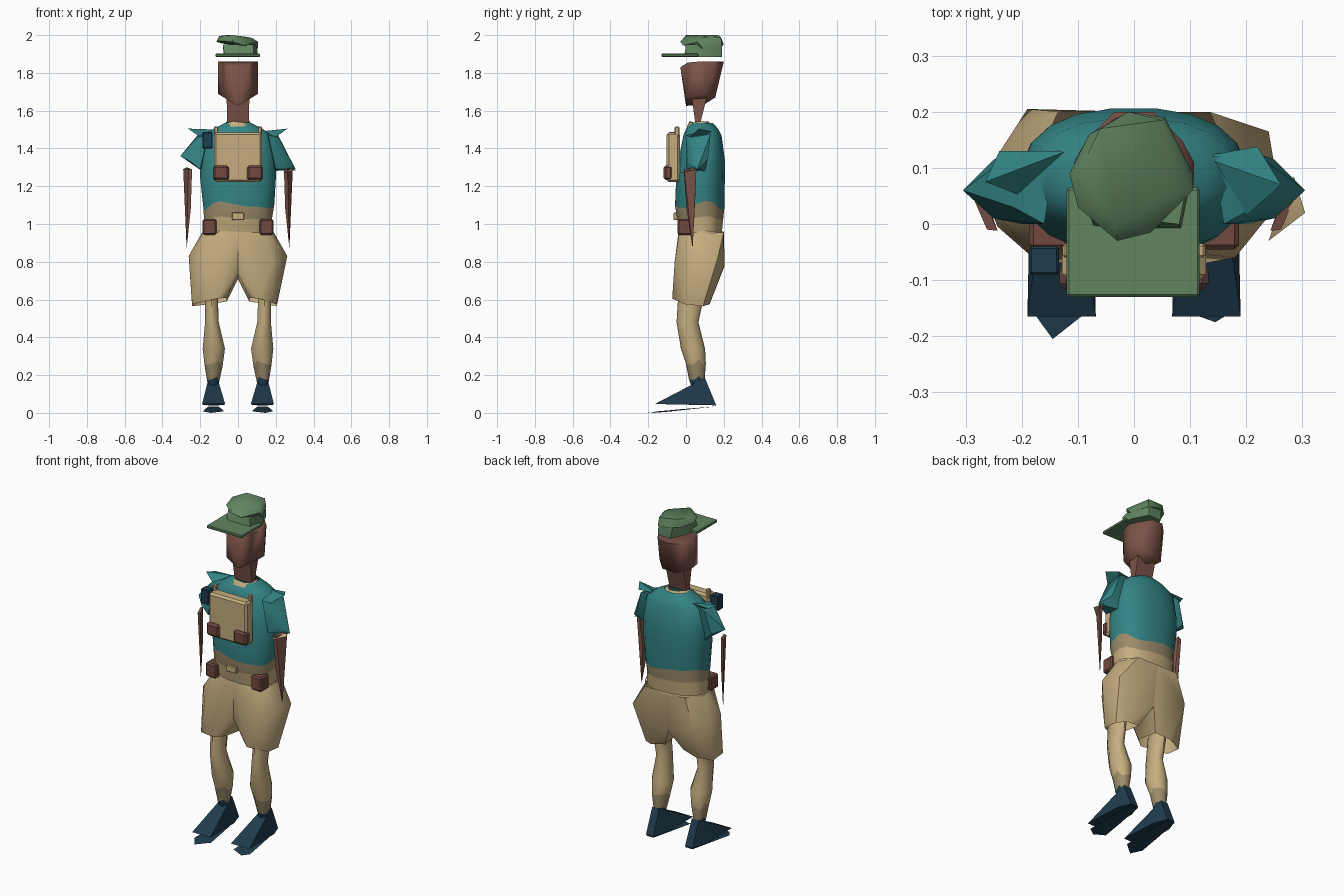
import bpy, bmesh, math
from mathutils import Vector


def material(name, r, g, b):
    m = bpy.data.materials.new(name)
    m.diffuse_color = (r, g, b, 1)
    return m


TAN = material("khaki", 0.56, 0.42, 0.215)
DARK_TAN = material("dark khaki", 0.33, 0.26, 0.145)
TEAL = material("teal cloth", 0.034, 0.23, 0.235)
GREEN = material("cap green", 0.12, 0.235, 0.12)
SKIN = material("skin brown", 0.2, 0.085, 0.065)
LEATHER = material("leather brown", 0.16, 0.065, 0.05)
NAVY = material("navy", 0.014, 0.045, 0.075)


def finish(name, bm, mats, angle=40):
    me = bpy.data.meshes.new(name)
    bm.to_mesh(me)
    bm.free()
    for m in mats:
        me.materials.append(m)
    ob = bpy.data.objects.new(name, me)
    bpy.context.collection.objects.link(ob)
    bpy.ops.object.select_all(action='DESELECT')
    ob.select_set(True)
    bpy.context.view_layer.objects.active = ob
    bpy.ops.object.shade_smooth_by_angle(angle=math.radians(angle))
    return ob


def hull(name, points, mat, side=1, angle=30, drop=None):
    """Convex faceted piece; side=-1 mirrors it; drop(centre, normal) opens faces."""
    bm = bmesh.new()
    for x, y, z in points:
        bm.verts.new((x * side, y, z))
    res = bmesh.ops.convex_hull(bm, input=bm.verts)
    bmesh.ops.delete(bm, geom=[v for v in res["geom_interior"] if v.is_valid], context='VERTS')
    bmesh.ops.recalc_face_normals(bm, faces=bm.faces)
    if drop:
        bm.normal_update()
        gone = [f for f in bm.faces if drop(f.calc_center_median(), f.normal)]
        bmesh.ops.delete(bm, geom=gone, context='FACES')
    return finish(name, bm, [mat], angle)


def loft(name, rings, n, mats, segments, side=1, power=1.0):
    """Open tube; rings are (z, cx, cy, rx, ry, wave), segments gives a material per band."""
    bm = bmesh.new()
    loops = []
    for z, cx, cy, rx, ry, wave in rings:
        loop = []
        for i in range(n):
            a = 2 * math.pi * (i + 0.5) / n
            c, s = math.cos(a), math.sin(a)
            x = math.copysign(abs(c) ** power, c) * rx
            y = math.copysign(abs(s) ** power, s) * ry
            dz = wave * (math.sin(3 * a + 1) + 0.5 * math.sin(5 * a))
            loop.append(bm.verts.new(((cx + x) * side, cy + y, z + dz)))
        loops.append(loop)
    for k in range(len(loops) - 1):
        for i in range(n):
            j = (i + 1) % n
            f = bm.faces.new((loops[k][i], loops[k][j], loops[k + 1][j], loops[k + 1][i]))
            f.material_index = segments[k]
    bmesh.ops.recalc_face_normals(bm, faces=bm.faces)
    return finish(name, bm, mats, 50)


def box(name, x, y, z, mat, bevel=0.008):
    bm = bmesh.new()
    bmesh.ops.create_cube(bm, size=1)
    for v in bm.verts:
        v.co = Vector([(r[0] + r[1]) / 2 + c * (r[1] - r[0]) for c, r in zip(v.co, (x, y, z))])
    bmesh.ops.bevel(bm, geom=bm.edges[:], offset=bevel, segments=1, affect='EDGES')
    bmesh.ops.recalc_face_normals(bm, faces=bm.faces)
    return finish(name, bm, [mat], 25)


# Cap: flat brim, narrow band and a wider slouched crown
box("cap_brim", (-0.12, 0.117), (-0.13, 0.065), (1.885, 1.902), GREEN, 0.004)
hull("cap_band", [(-0.07, -0.01, 1.885), (0.085, -0.01, 1.885), (0.105, 0.09, 1.885), (0.055, 0.19, 1.885),
                  (-0.03, 0.19, 1.885), (-0.075, 0.1, 1.885), (-0.08, 0.02, 1.95),
                  (0.08, 0.0, 1.95), (0.1, 0.1, 1.95), (0.05, 0.19, 1.95), (-0.04, 0.185, 1.95)],
     GREEN, angle=50, drop=lambda c, n: n.z > 0.8)
hull("cap_crown", [(-0.115, 0.09, 1.965), (-0.08, 0.16, 1.955), (-0.01, 0.2, 1.95), (0.055, 0.19, 1.94),
                   (0.105, 0.09, 1.93), (0.105, 0.06, 1.965), (0.03, -0.015, 1.945), (-0.03, -0.03, 1.965),
                   (-0.1, 0.03, 1.97), (-0.1, 0.09, 1.995), (-0.06, 0.17, 2.0), (0.05, 0.185, 1.99),
                   (0.075, 0.06, 1.985), (-0.03, 0.0, 2.0)], GREEN, angle=50)

# Head: flat top, tapering to a pointed chin, over a wedge neck
head = []
for s in (-1, 1):
    head += [(s * 0.106, 0.07, 1.86), (s * 0.035, 0.2, 1.86), (s * 0.085, 0.01, 1.855),
             (s * 0.055, -0.03, 1.83), (s * 0.107, 0.1, 1.69), (s * 0.05, 0.155, 1.67),
             (s * 0.075, 0.0, 1.67), (s * 0.085, 0.15, 1.85), (s * 0.107, 0.11, 1.84)]
hull("head", head + [(0, 0.0, 1.625), (0, 0.1, 1.635)], SKIN, angle=70)
hull("neck", [(s * x, y, z) for s in (-1, 1) for x, y, z in
              ((0.06, 0.03, 1.67), (0.06, 0.11, 1.67), (0.058, 0.05, 1.53), (0.058, 0.075, 1.53))],
     SKIN, drop=lambda c, n: abs(n.z) > 0.9)
loft("collar", [(1.515, 0, 0.07, 0.085, 0.07, 0), (1.54, 0, 0.07, 0.066, 0.055, 0.004)], 8, [TAN], [0])

# Shirt: khaki base, wavy dark band, teal upper
loft("torso", [(0.945, 0, 0.08, 0.182, 0.11, 0), (1.03, 0, 0.075, 0.182, 0.123, 0.008),
               (1.098, 0.005, 0.073, 0.189, 0.132, 0.018), (1.25, 0, 0.077, 0.203, 0.13, 0),
               (1.34, 0, 0.083, 0.2, 0.124, 0), (1.47, 0, 0.087, 0.18, 0.102, 0),
               (1.505, 0, 0.085, 0.13, 0.085, 0), (1.535, 0, 0.083, 0.07, 0.06, 0)],
     20, [TAN, DARK_TAN, TEAL], [0, 1, 2, 2, 2, 2, 2], power=0.85)
loft("waistband", [(0.945, 0, 0.08, 0.192, 0.123, 0.003), (0.958, 0, 0.08, 0.19, 0.121, 0.005)],
     20, [TAN], [0], power=0.85)


# Shorts: one tapered half per leg, meeting at the crotch, open at waist and hem
def shorts_open(c, n):
    return abs(c.x) < 0.001 or n.z > 0.9 or (n.z < -0.7 and c.z < 0.63)


right_hip = [(0.19, 0.205, 0.78), (0.245, 0.12, 0.81), (0.243, -0.005, 0.575), (0.243, 0.09, 0.565)]
left_hip = [(0.12, 0.198, 0.77), (0.24, 0.165, 0.81), (0.205, -0.005, 0.575), (0.205, 0.09, 0.565)]
for s, label, hip in ((-1, "right", right_hip), (1, "left", left_hip)):
    hull(label + "_shorts_leg", hip + [
        (0, -0.04, 0.955), (0.155, -0.035, 0.955), (0.19, 0.08, 0.955), (0.135, 0.2, 0.955), (0, 0.2, 0.955),
        (0, -0.045, 0.74), (0, 0.17, 0.71), (0.261, 0.04, 0.83), (0.18, -0.06, 0.8),
        (0.11, -0.073, 0.605), (0.06, -0.03, 0.61), (0.06, 0.11, 0.59), (0.15, 0.125, 0.575)],
         TAN, s, 50, shorts_open)

for s, label in ((-1, "right"), (1, "left")):
    # Lower leg with dark stocking top and navy ankle
    loft(label + "_leg", [(0.12, 0.13, 0.065, 0.026, 0.03, 0), (0.18, 0.132, 0.057, 0.034, 0.042, 0.01),
                          (0.262, 0.13, 0.052, 0.05, 0.053, 0.014), (0.34, 0.128, 0.037, 0.062, 0.064, 0),
                          (0.48, 0.138, 0.008, 0.038, 0.058, 0), (0.64, 0.142, 0.03, 0.036, 0.07, 0)],
         10, [NAVY, DARK_TAN, TAN], [0, 1, 2, 2, 2], s)
    # Wedge shoe above a separate thin sole
    hull(label + "_shoe", [(0.19, -0.165, 0.047), (0.068, -0.165, 0.047), (0.185, 0.08, 0.042),
                           (0.155, 0.16, 0.04), (0.105, 0.16, 0.04), (0.075, 0.07, 0.042),
                           (0.155, 0.1, 0.185), (0.109, 0.1, 0.185), (0.115, 0.035, 0.14),
                           (0.148, 0.035, 0.14)], NAVY, s)
    tip = -0.205 if s < 0 else -0.175
    hull(label + "_sole", [(0.185, -0.15, 0.008), (0.075, -0.15, 0.008), (0.145, tip, 0.0),
                           (0.175, -0.02, 0.02), (0.155, 0.16, 0.034), (0.105, 0.16, 0.034),
                           (0.085, -0.02, 0.02), (0.13, -0.1, 0.006)], NAVY, s)
    # Flared sleeve and a thin blade of an arm, turned outward
    hull(label + "_sleeve", [(0.16, 0.0, 1.47), (0.14, 0.12, 1.495), (0.21, 0.13, 1.475), (0.215, 0.03, 1.46),
                             (0.305, 0.06, 1.36 if s < 0 else 1.29), (0.25, 0.115, 1.34),
                             (0.2, 0.0, 1.29), (0.19, 0.1, 1.28), (0.25, 0.01, 1.33)], TEAL, s, 40)
    hull(label + "_arm", [(0.243, -0.012, 1.29), (0.262, -0.01, 1.29), (0.29, 0.055, 1.29), (0.272, 0.055, 1.3),
                          (0.25, 0.003, 1.08), (0.28, 0.047, 1.1), (0.262, 0.04, 1.1),
                          (0.272, 0.035, 0.87)], SKIN, s)
    # Belt pouch, pack pouch, strap loop and strap tail
    lo, hi = sorted((s * 0.115, s * 0.187))
    box(label + "_belt_pouch", (lo, hi), (-0.045, 0.03), (0.942, 1.027), LEATHER)
    lo, hi = sorted((s * 0.047, s * 0.133))
    box(label + "_pack_pouch", (lo, hi), (-0.118, -0.07), (1.232, 1.31), LEATHER, 0.012)
    lo, hi = sorted((s * 0.105, s * 0.127))
    box(label + "_strap_loop", (lo, hi), (-0.06, -0.035), (1.46, 1.515), TAN, 0.004)
    hull(label + "_strap_tail", [(0.07, -0.1, 1.31), (0.11, -0.1, 1.31), (0.09, -0.085, 1.31),
                                 (0.09, -0.104, 1.37)], TAN, s)

# Pointed shoulder flaps, a different fold on each side
hull("right_shoulder_flap", [(-0.12, 0.13, 1.5), (-0.24, 0.13, 1.495), (-0.265, 0.075, 1.505),
                             (-0.2, 0.05, 1.46), (-0.17, 0.1, 1.47)], TEAL)
hull("left_shoulder_flap", [(0.12, 0.12, 1.49), (0.22, 0.138, 1.49), (0.262, 0.07, 1.505),
                            (0.2, 0.015, 1.46), (0.18, 0.07, 1.46)], TEAL)

# Chest pack, radio, belt buckle and loose cuff
box("chest_pack", (-0.128, 0.128), (-0.102, -0.032), (1.222, 1.485), TAN, 0.012)
box("radio", (-0.187, -0.134), (-0.09, -0.04), (1.4, 1.487), NAVY, 0.004)
box("belt_buckle", (-0.032, 0.032), (-0.066, -0.045), (1.022, 1.06), TAN, 0.003)
hull("cuff", [(0.24, -0.03, 1.27), (0.305, 0.02, 1.285), (0.285, 0.085, 1.29), (0.26, 0.03, 1.295)], TAN)
